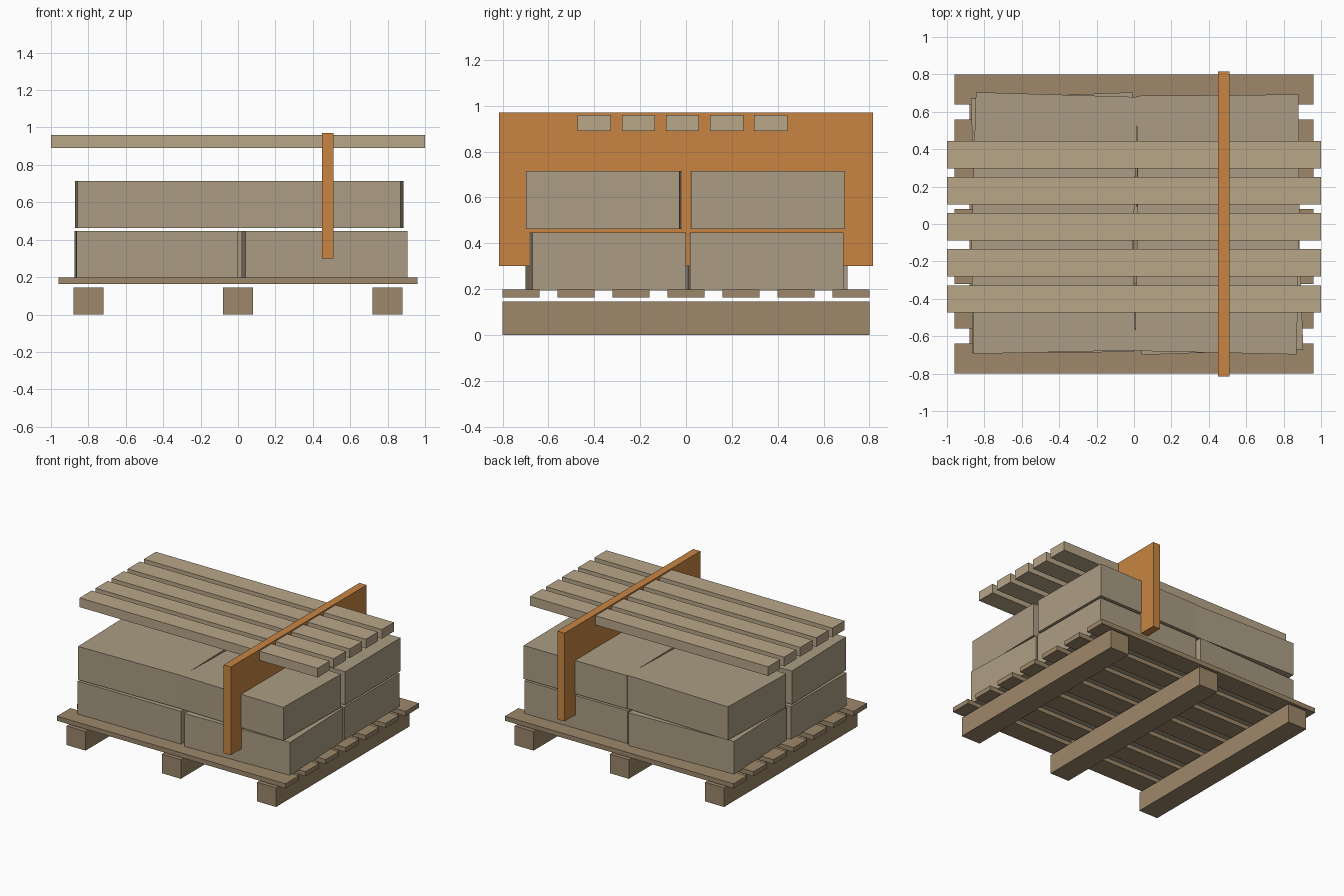
import bpy

if "Cube" in bpy.data.objects:
    bpy.data.objects.remove(bpy.data.objects["Cube"])


def material(name, rgb):
    m = bpy.data.materials.new(name)
    m.diffuse_color = (*rgb, 1)
    m.use_nodes = True
    m.node_tree.nodes["Principled BSDF"].inputs["Base Color"].default_value = m.diffuse_color
    return m


PALLET = material("pallet_wood", (0.34, 0.245, 0.145))
SACK = material("sack_cloth", (0.41, 0.335, 0.23))
PLANK = material("plank_wood", (0.48, 0.38, 0.25))
STRAP = material("strap_orange", (0.58, 0.235, 0.055))


def box(name, center, size, mat, turn=0.0):
    bpy.ops.mesh.primitive_cube_add(size=1, location=center, rotation=(0, 0, turn))
    ob = bpy.context.object
    ob.name = name
    ob.scale = size
    ob.data.materials.append(mat)
    return ob


# Pallet: three runners under seven deck boards
for i in range(3):
    box(f"pallet_runner_{i + 1}", (0.8 * (i - 1), 0, 0.0725), (0.16, 1.6, 0.145), PALLET)
for i in range(7):
    box(f"deck_board_{i + 1}", (0, 0.24 * (i - 3), 0.18), (1.92, 0.16, 0.035), PALLET)

# Sacks: two layers of four, each slightly turned (x, y, turn)
layers = {
    "lower": (0.32, [(-0.433, -0.352, 0.005), (0.461, -0.350, 0.035),
                     (-0.428, 0.353, 0.038), (0.447, 0.349, 0.006)]),
    "upper": (0.588, [(-0.432, -0.350, 0.022), (0.444, -0.353, -0.022),
                      (-0.423, 0.357, -0.030), (0.450, 0.354, 0.008)]),
}
for layer, (z, sacks) in layers.items():
    for i, (x, y, turn) in enumerate(sacks):
        box(f"{layer}_sack_{i + 1}", (x, y, z), (0.865, 0.67, 0.253), SACK, turn)

# Loose planks above the load
for i in range(5):
    box(f"top_plank_{i + 1}", (0, -0.4 + 0.1925 * i, 0.925), (2.0, 0.145, 0.07), PLANK)

# Strap slab across the load
box("strap", (0.48, 0, 0.635), (0.06, 1.63, 0.67), STRAP)
